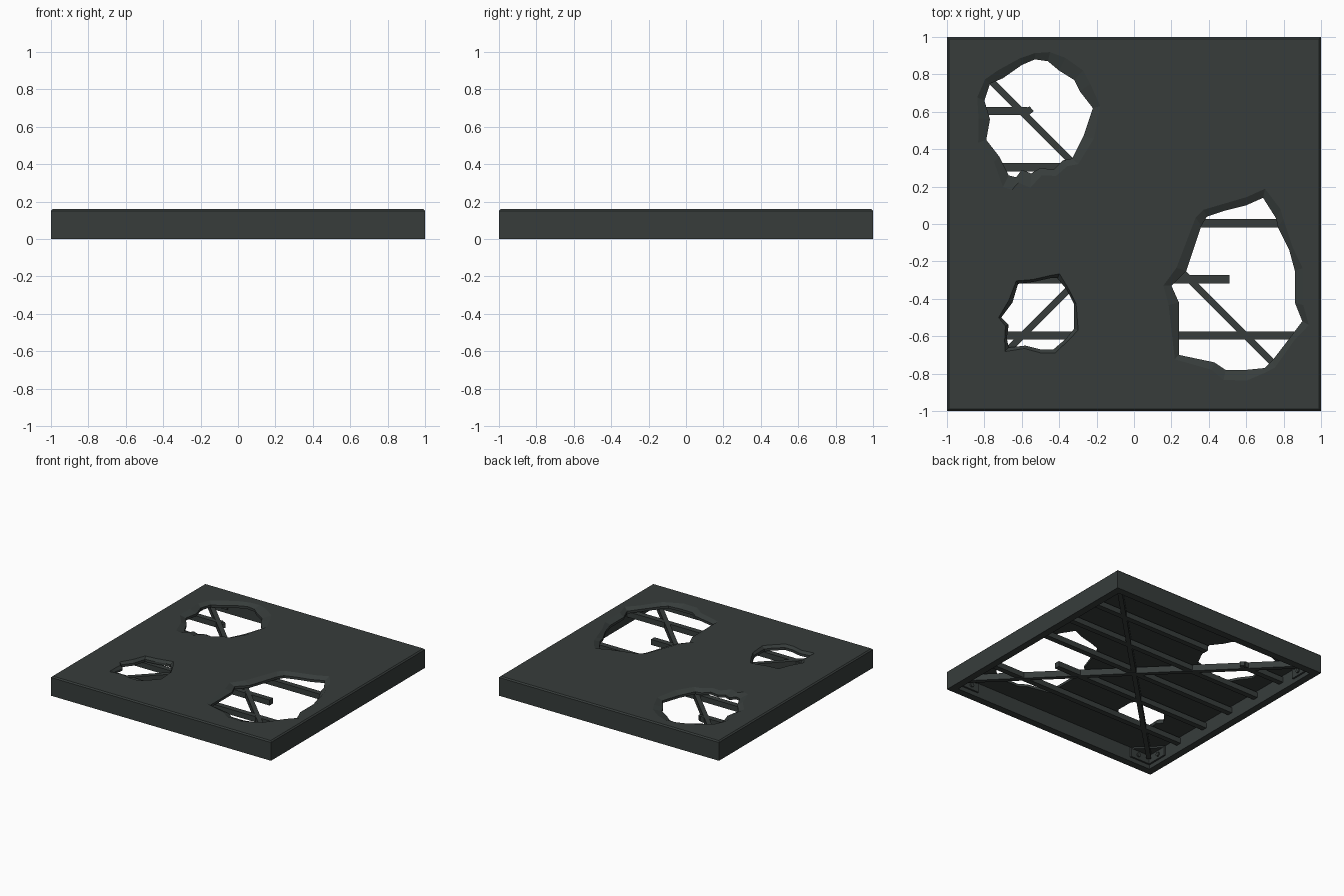
import bpy, bmesh, math, random
from mathutils import Vector, Matrix

if "Cube" in bpy.data.objects:
    bpy.data.objects.remove(bpy.data.objects["Cube"])

random.seed(4)


def material(name, col):
    m = bpy.data.materials.new(name)
    m.diffuse_color = (*col, 1)
    m.use_nodes = True
    m.node_tree.nodes["Principled BSDF"].inputs["Base Color"].default_value = m.diffuse_color
    return m


DARK = material("dark_grey_green", (0.038, 0.046, 0.044))


def finish(bm, name):
    bmesh.ops.recalc_face_normals(bm, faces=bm.faces)
    me = bpy.data.meshes.new(name)
    bm.to_mesh(me)
    bm.free()
    me.materials.append(DARK)
    ob = bpy.data.objects.new(name, me)
    bpy.context.collection.objects.link(ob)
    return ob


def loop(bm, pts, z):
    return [bm.verts.new((x, y, z)) for x, y in pts]


def strip(bm, a, b):
    n = len(a)
    for i in range(n):
        j = (i + 1) % n
        bm.faces.new((a[i], a[j], b[j], b[i]))


def fill(bm, loops):
    edges = []
    for l in loops:
        for i in range(len(l)):
            a, b = l[i], l[(i + 1) % len(l)]
            edges.append(bm.edges.get((a, b)) or bm.edges.new((a, b)))
    bmesh.ops.triangle_fill(bm, edges=edges, use_beauty=True, normal=(0, 0, 1))


def square(r):
    return [(-r, -r), (r, -r), (r, r), (-r, r)]


def box(name, centre, size, angle=0):
    bm = bmesh.new()
    m = (Matrix.Translation(centre) @ Matrix.Rotation(angle, 4, 'Z')
         @ Matrix.Diagonal((*size, 1)))
    bmesh.ops.create_cube(bm, size=1, matrix=m)
    return finish(bm, name)


# inner outlines of the three torn holes, each with its torn rim width
HOLE_A = [(-.80, .66), (-.77, .75), (-.70, .78), (-.60, .85), (-.53, .88), (-.46, .87),
          (-.40, .82), (-.32, .77), (-.29, .71), (-.22, .62), (-.27, .47), (-.33, .35),
          (-.38, .34), (-.43, .29), (-.50, .30), (-.55, .27), (-.60, .29), (-.63, .25),
          (-.67, .26), (-.72, .36), (-.79, .45), (-.77, .56)]
HOLE_B = [(.69, .14), (.76, .03), (.77, -.02), (.83, -.14), (.86, -.25), (.86, -.42),
          (.90, -.52), (.84, -.60), (.74, -.73), (.70, -.77), (.60, -.78), (.49, -.78),
          (.43, -.74), (.24, -.70), (.24, -.42), (.20, -.33), (.28, -.25), (.36, -.01),
          (.39, .04), (.48, .07), (.60, .10)]
HOLE_C = [(-.62, -.32), (-.54, -.31), (-.45, -.29), (-.41, -.29), (-.36, -.35),
          (-.32, -.43), (-.32, -.56), (-.36, -.61), (-.43, -.67), (-.50, -.67),
          (-.58, -.65), (-.67, -.66), (-.68, -.61), (-.67, -.54), (-.71, -.50),
          (-.65, -.42)]

# floor panel: holed top plate and skirt as one closed shell
bm = bmesh.new()
top = loop(bm, square(.99), .16)
rim = loop(bm, square(1), .15)
foot = loop(bm, square(1), 0)
lip = loop(bm, square(.94), 0)
under = loop(bm, square(.94), .12)
for a, b in ((top, rim), (rim, foot), (foot, lip), (lip, under)):
    strip(bm, a, b)
tops, unders = [top], [under]
for pts, lo, hi in ((HOLE_A, .03, .08), (HOLE_B, .02, .06), (HOLE_C, .01, .03)):
    c = sum((Vector(p) for p in pts), Vector((0, 0))) / len(pts)
    outer = []
    for p in pts:
        v = Vector(p)
        outer.append(v + (v - c).normalized() * random.uniform(lo, hi))
    o = loop(bm, outer, .16)
    e = loop(bm, pts, .14)
    u = loop(bm, pts, .12)
    strip(bm, o, e)
    strip(bm, e, u)
    tops.append(o)
    unders.append(u)
fill(bm, tops)
fill(bm, unders)
finish(bm, "floor_panel")

# support bars along x, two of them broken
BARS = [(.6, -.94, -.57), (.6, -.2, .94), (.3, -.94, .94), (0, -.94, .94),
        (-.3, -.94, .51), (-.6, -.94, .94)]
for i, (y, x0, x1) in enumerate(BARS):
    box(f"support_bar_{i}", ((x0 + x1) / 2, y + .004, .085), (x1 - x0, .045, .045))
# bent stump on the broken bar
box("broken_bar_end", (-.565, .602, .085), (.045, .035, .035), math.radians(40))

# diagonal braces
for s in (1, -1):
    box("diagonal_brace", (0, 0, .085 + .001 * s), (2.56, .036, .052), s * math.pi / 4)

# corner brackets: two wall legs, a gusset and two bolts
for sx in (1, -1):
    for sy in (1, -1):
        box("bracket_leg_x", (sx * .845, sy * .933, .075), (.19, .014, .08))
        box("bracket_leg_y", (sx * .933, sy * .845, .075), (.014, .19, .08))
        bm = bmesh.new()
        tri = [(sx * .94, sy * .94), (sx * .75, sy * .94), (sx * .94, sy * .75)]
        a, b = loop(bm, tri, .105), loop(bm, tri, .118)
        strip(bm, a, b)
        bm.faces.new(a)
        bm.faces.new(b)
        finish(bm, "bracket_gusset")
        for c, axis in (((sx * .82, sy * .922, .07), 'X'), ((sx * .922, sy * .82, .07), 'Y')):
            bm = bmesh.new()
            bmesh.ops.create_cone(bm, cap_ends=True, segments=8, radius1=.017, radius2=.017,
                                  depth=.016, matrix=Matrix.Translation(c)
                                  @ Matrix.Rotation(math.pi / 2, 4, axis))
            finish(bm, "bracket_bolt")
